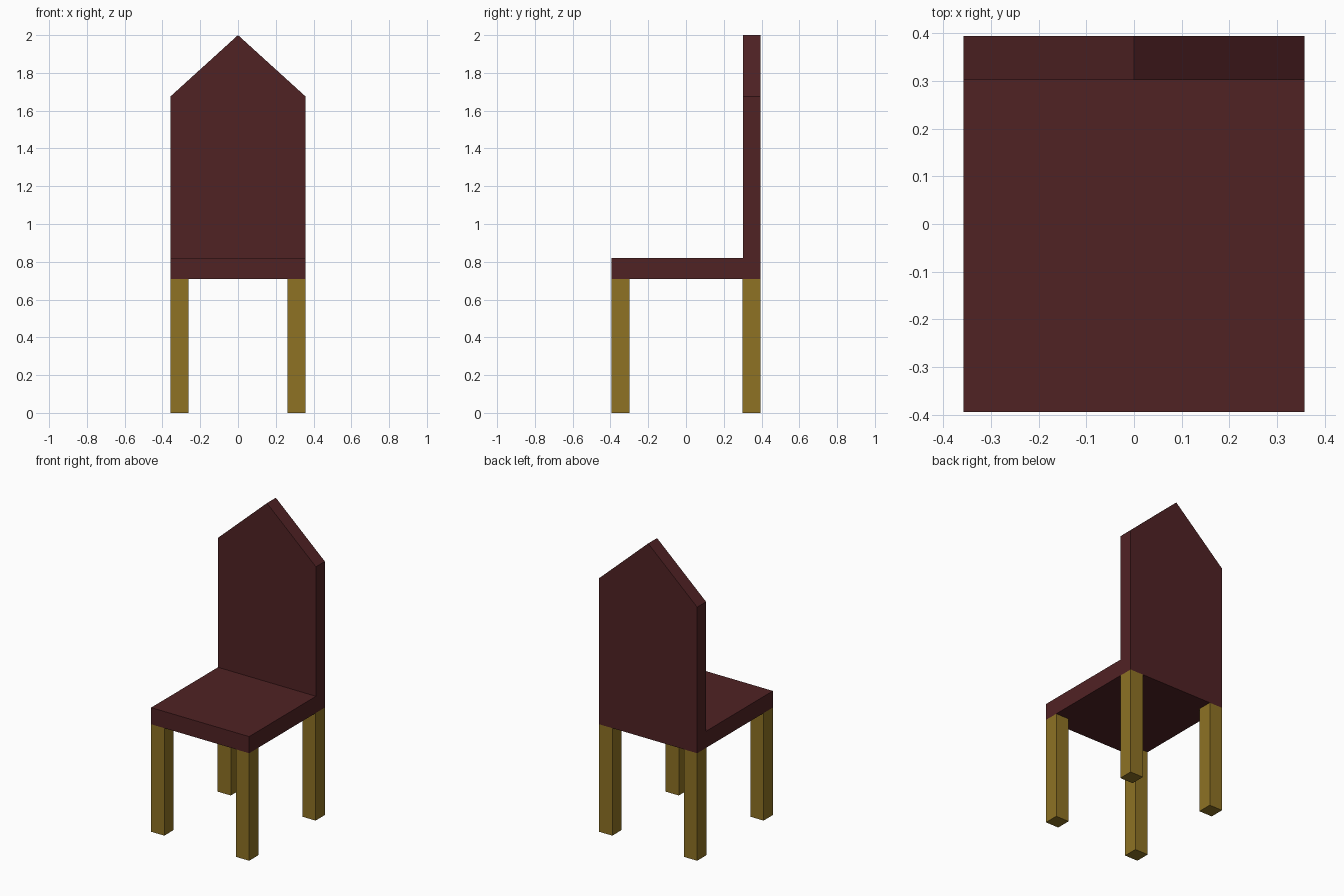
import bpy, bmesh
from mathutils import Vector

if "Cube" in bpy.data.objects:
    bpy.data.objects.remove(bpy.data.objects["Cube"])

W, D = 0.358, 0.395            # half width, half depth
SEAT_LOW, SEAT_TOP = 0.71, 0.82
BACK_Y, SHOULDER, PEAK = 0.302, 1.675, 2.0
LEG = 0.096


def material(name, rgb):
    lin = [((c / 255 + 0.055) / 1.055) ** 2.4 for c in rgb]
    m = bpy.data.materials.new(name)
    m.diffuse_color = (*lin, 1)
    m.use_nodes = True
    m.node_tree.nodes["Principled BSDF"].inputs["Base Color"].default_value = m.diffuse_color
    return m


def finish(name, bm, mat):
    bmesh.ops.recalc_face_normals(bm, faces=bm.faces)
    me = bpy.data.meshes.new(name)
    bm.to_mesh(me)
    bm.free()
    me.materials.append(mat)
    bpy.context.collection.objects.link(bpy.data.objects.new(name, me))


maroon = material("dark maroon", (80, 34, 36))
gold = material("dull gold wood", (142, 114, 36))

# Seat and backrest: L-shaped side profile swept across the width
profile = [(-D, SEAT_LOW), (D, SEAT_LOW), (D, SHOULDER),
           (BACK_Y, SHOULDER), (BACK_Y, SEAT_TOP), (-D, SEAT_TOP)]
bm = bmesh.new()
side = bm.faces.new([bm.verts.new((-W, y, z)) for y, z in profile])
swept = bmesh.ops.extrude_face_region(bm, geom=[side])["geom"]
bmesh.ops.translate(bm, vec=(2 * W, 0, 0),
                    verts=[v for v in swept if isinstance(v, bmesh.types.BMVert)])

# Pointed top: split the top edges in the middle and raise the ridge
top = [f for f in bm.faces if all(abs(v.co.z - SHOULDER) < 1e-4 for v in f.verts)]
edges = [e for e in top[0].edges if abs(e.verts[0].co.x - e.verts[1].co.x) > W]
bmesh.ops.subdivide_edges(bm, edges=edges, cuts=1)
for v in bm.verts:
    if abs(v.co.x) < 1e-4:
        v.co.z = PEAK
finish("seat_and_backrest", bm, maroon)

# Four square legs at the corners
for row, sy in (("front", -1), ("back", 1)):
    for hand, sx in (("left", -1), ("right", 1)):
        bm = bmesh.new()
        bmesh.ops.create_cube(bm, size=1)
        bmesh.ops.scale(bm, vec=(LEG, LEG, SEAT_LOW), verts=bm.verts)
        bmesh.ops.translate(bm, verts=bm.verts, vec=Vector(
            (sx * (W - LEG / 2), sy * (D - LEG / 2), SEAT_LOW / 2)))
        finish(f"{row}_{hand}_leg", bm, gold)
